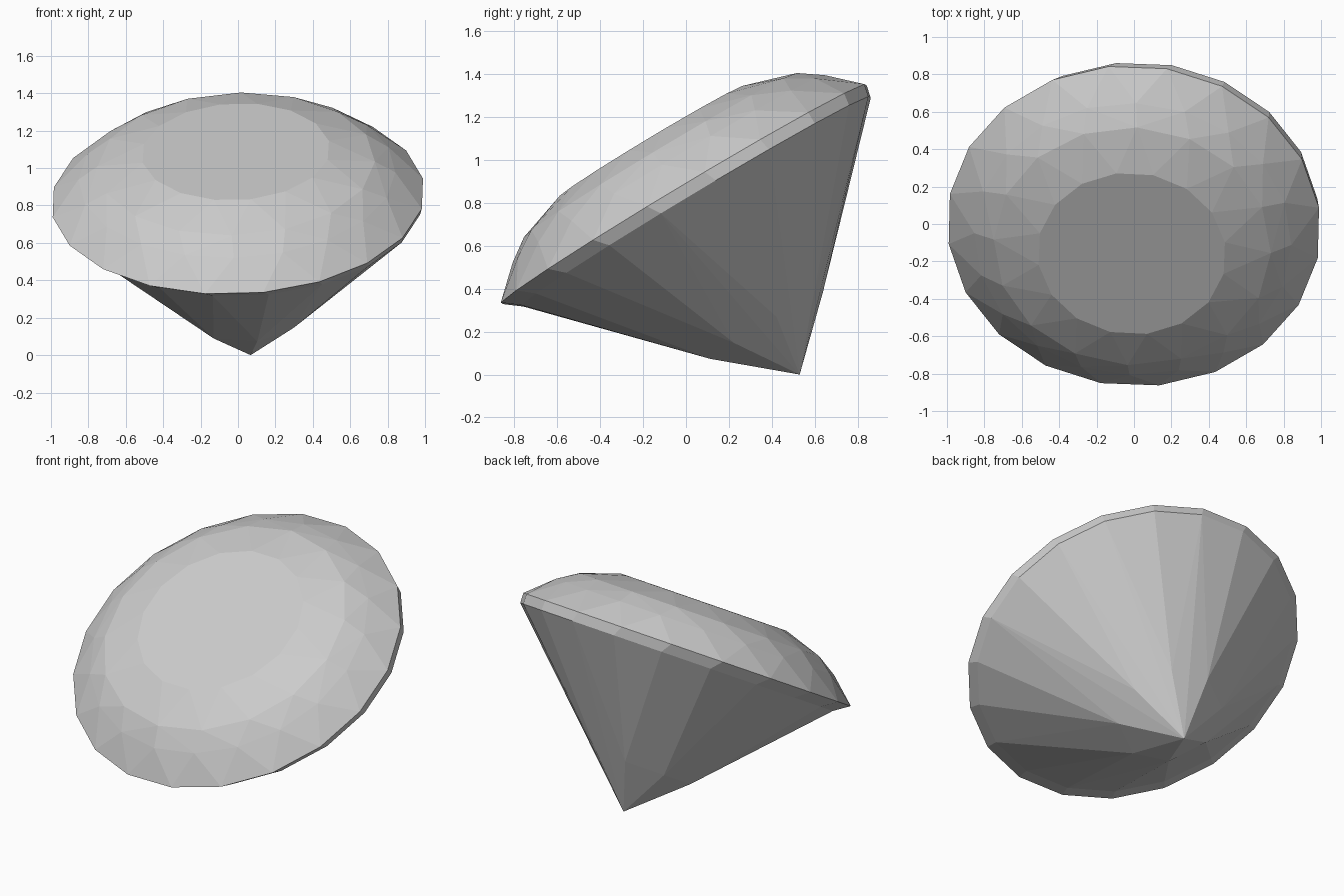
import bpy, bmesh
from math import sin, cos, radians, tau
from mathutils import Vector, Matrix

if "Cube" in bpy.data.objects:
    bpy.data.objects.remove(bpy.data.objects["Cube"])

bm = bmesh.new()


def ring(n, r, h, phase, dx=0.0, dy=0.0):
    """Ring of n vertices around the gem axis."""
    a0 = radians(phase)
    return [bm.verts.new((dx + r * cos(a0 + tau * i / n),
                          dy + r * sin(a0 + tau * i / n), h)) for i in range(n)]


def hull(verts, cap_h):
    """Facet a set of rings, leaving the flat cap at cap_h open."""
    bmesh.ops.convex_hull(bm, input=verts)
    caps = [f for f in bm.faces if all(abs(v.co.z - cap_h) < 1e-4 for v in f.verts)]
    bmesh.ops.delete(bm, geom=caps, context='FACES_ONLY')


SIDES, PHASE = 20, 6.5

# crown: table, two rings of staggered facets, upper girdle edge
upper = ring(SIDES, 1.0, 0.02, PHASE)
crown = (ring(16, 0.505, 0.308, 8) + ring(16, 0.742, 0.232, 19.25)
         + ring(20, 0.848, 0.157, 15.5))
hull(upper + crown, 0.02)

# pavilion: slightly off-centre lower girdle edge, kite corners, point
lower = ring(SIDES, 0.955, -0.04, PHASE, 0.033, 0.03)
kites = ring(8, 0.31, -0.705, -80, 0.015, 0.015)
culet = bm.verts.new((0.03, 0.03, -0.98))
hull(lower + kites + [culet], -0.04)

# girdle band
for i in range(SIDES):
    j = (i + 1) % SIDES
    bm.faces.new((lower[i], lower[j], upper[j], upper[i]))

bmesh.ops.delete(bm, geom=[e for e in bm.edges if not e.link_faces], context='EDGES')
bmesh.ops.delete(bm, geom=[v for v in bm.verts if not v.link_faces], context='VERTS')
bmesh.ops.dissolve_limit(bm, angle_limit=radians(0.3), verts=bm.verts[:], edges=bm.edges[:])
bmesh.ops.recalc_face_normals(bm, faces=bm.faces[:])

# lean the gem towards the front, resting on its point
n = Vector((-0.039, -0.514, 0.857)).normalized()
x = Vector((1, 0, 0.0455)).normalized()
y = n.cross(x).normalized()
x = y.cross(n)
bm.transform(Matrix.Translation((0, 0, 0.83)) @ Matrix((x, y, n)).transposed().to_4x4())
low = min(v.co.z for v in bm.verts)
bm.transform(Matrix.Translation((0, 0, -low)))

mesh = bpy.data.meshes.new("cut_gem")
bm.to_mesh(mesh)
bm.free()
bpy.context.collection.objects.link(bpy.data.objects.new("cut_gem", mesh))
